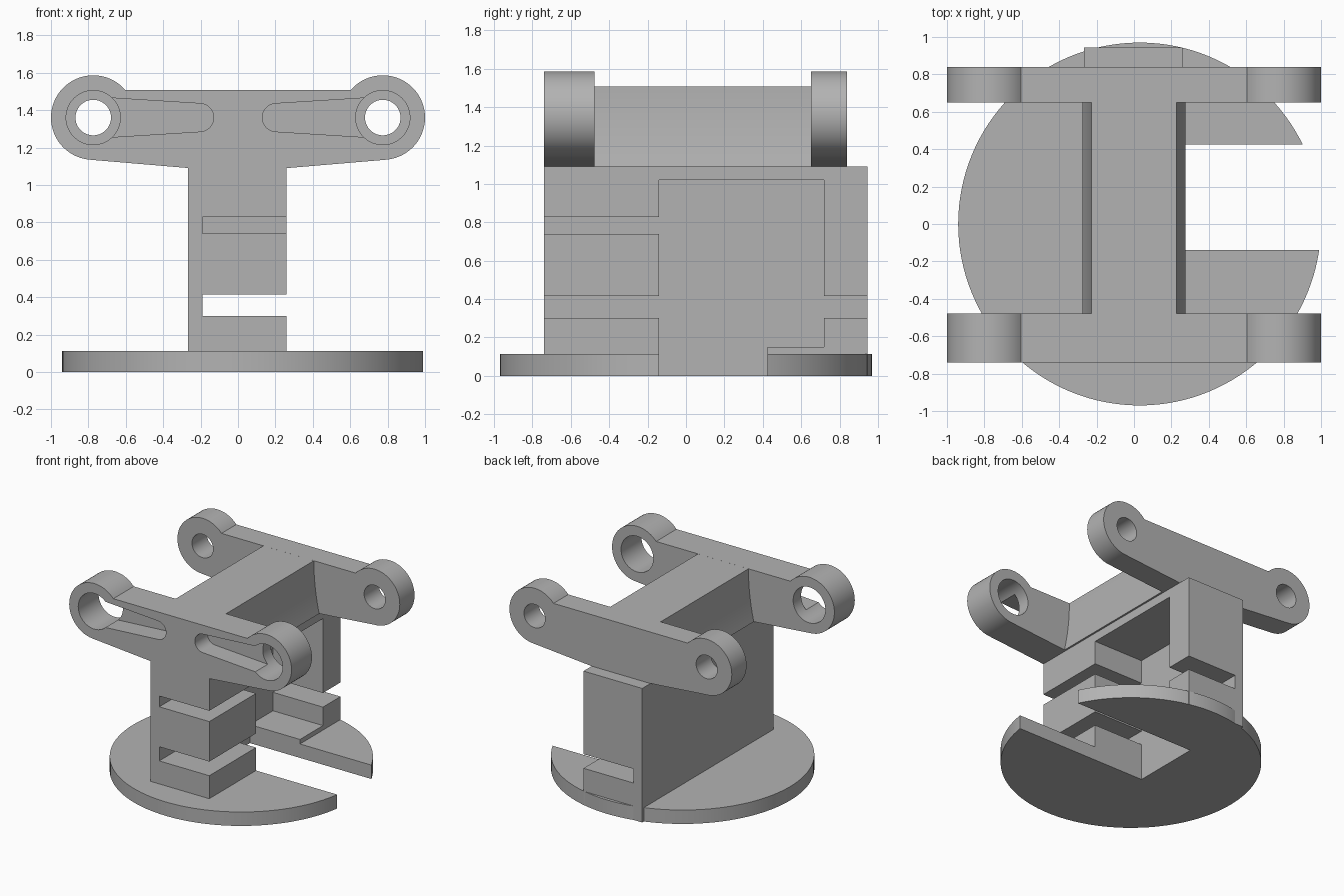
import bpy, bmesh, math

if "Cube" in bpy.data.objects:
    bpy.data.objects.remove(bpy.data.objects["Cube"])

GREY = bpy.data.materials.new("plain_grey")
GREY.diffuse_color = (0.45, 0.45, 0.45, 1)
GREY.use_nodes = True
GREY.node_tree.nodes["Principled BSDF"].inputs["Base Color"].default_value = GREY.diffuse_color


def prism(name, pts, lo, hi, axis="y"):
    """Extrude a closed outline: (x, z) along y, or (x, y) along z."""
    bm = bmesh.new()
    place = (lambda p, d: (p[0], d, p[1])) if axis == "y" else (lambda p, d: (p[0], p[1], d))
    a = [bm.verts.new(place(p, lo)) for p in pts]
    b = [bm.verts.new(place(p, hi)) for p in pts]
    bm.faces.new(a)
    bm.faces.new(b[::-1])
    n = len(pts)
    for i in range(n):
        j = (i + 1) % n
        bm.faces.new((a[j], a[i], b[i], b[j]))
    bmesh.ops.recalc_face_normals(bm, faces=bm.faces)
    me = bpy.data.meshes.new(name)
    bm.to_mesh(me)
    bm.free()
    me.materials.append(GREY)
    ob = bpy.data.objects.new(name, me)
    bpy.context.collection.objects.link(ob)
    return ob


def box(name, x0, x1, y0, y1, z0, z1):
    return prism(name, [(x0, y0), (x1, y0), (x1, y1), (x0, y1)], z0, z1, "z")


def arc(cx, cy, r, a0, a1, n):
    angles = [math.radians(a0 + (a1 - a0) * i / n) for i in range(n + 1)]
    return [(cx + r * math.cos(a), cy + r * math.sin(a)) for a in angles]


def circle(cx, cy, r, n=64):
    return arc(cx, cy, r, 0, 360 - 360 / n, n - 1)


def mirrored(pts):
    return [(-x, z) for x, z in pts[::-1]]


def cut(ob, cutter):
    mod = ob.modifiers.new("cut", "BOOLEAN")
    mod.operation, mod.solver, mod.object = "DIFFERENCE", "EXACT", cutter
    bpy.context.view_layer.objects.active = ob
    bpy.ops.object.modifier_apply(modifier=mod.name)
    bpy.data.objects.remove(cutter)


def smooth(ob):
    bpy.ops.object.select_all(action="DESELECT")
    ob.select_set(True)
    bpy.context.view_layer.objects.active = ob
    bpy.ops.object.shade_smooth_by_angle(angle=math.radians(25))


XL, XR, WALL = -0.268, 0.26, -0.19     # column sides and inner face of its thin wall
YF, YB = -0.74, 0.945                  # column front and back

# Round base, notched for the column and the open slot
base = prism("base_disc", circle(0.03, 0, 0.97, 128), 0, 0.113, "z")
cut(base, box("cutter", XL, XR, YF, YB, -0.1, 0.3))
cut(base, box("cutter", 0.1, 1.2, -0.14, 0.425, -0.1, 0.3))

# Column with a side pocket and strap slots
column = box("column", XL, XR, YF, YB, 0, 1.09)
cut(column, box("cutter", WALL, 0.5, -0.14, 0.72, 0.15, 1.02))
cut(column, box("cutter", WALL, 0.5, -0.14, 0.425, -0.1, 0.5))
cut(column, box("cutter", WALL, 0.5, -1.0, 0.0, 0.30, 0.415))
cut(column, box("cutter", WALL, 0.5, 0.6, 1.2, 0.30, 0.415))
cut(column, box("cutter", WALL, 0.5, -1.0, 0.0, 0.74, 0.828))

# Cross arms with round hinge ends
HX, HZ = 0.774, 1.36
half = arc(HX, HZ, 0.226, 139, -84.5, 40) + [(0.264, 1.09)]
outline = half + mirrored(half)
front_arm = prism("front_arm", outline, YF, -0.478)
back_arm = prism("back_arm", outline, 0.65, 0.84)

# Blind grooves running into the front holes
groove = arc(0.205, HZ, 0.075, 94, 266, 20) + [(0.68, HZ - 0.105), (HX, HZ - 0.11),
                                              (HX, HZ + 0.11), (0.68, HZ + 0.105)]
for pts in (groove, mirrored(groove)):
    cut(front_arm, prism("cutter", pts, -0.9, YF + 0.16))
for s in (-1, 1):
    cut(front_arm, prism("cutter", circle(s * HX, HZ, 0.145), -1, 0))
    cut(back_arm, prism("cutter", circle(s * HX, HZ, 0.095), 0.3, 1.2))

# Web between the arms, with hollowed sides
side = [(0.227 + 0.048 * (i / 16) ** 2, 1.508 - 0.418 * i / 16) for i in range(17)]
web = prism("top_web", side + mirrored(side), -0.478, 0.65)

for ob in (base, column, front_arm, back_arm, web):
    smooth(ob)
